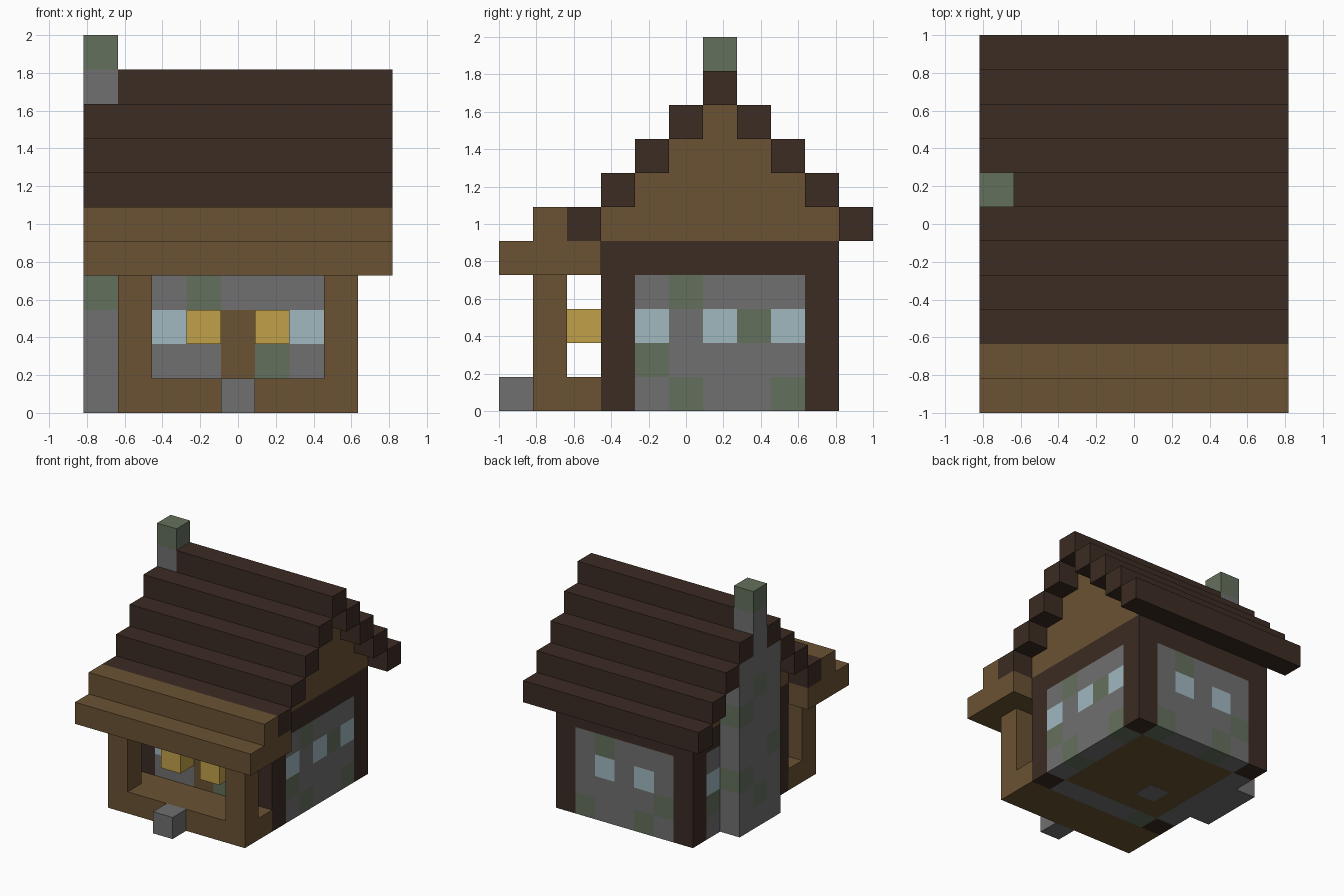
import bpy
import bmesh
from mathutils import Vector

if "Cube" in bpy.data.objects:
    bpy.data.objects.remove(bpy.data.objects["Cube"], do_unlink=True)

U = 2 / 11                        # edge of one building block
CENTRE = Vector((4.5, 5.5, 0))    # middle of the block grid


def material(name, r, g, b):
    m = bpy.data.materials.new(name)
    m.use_nodes = True
    m.diffuse_color = (r, g, b, 1)
    m.node_tree.nodes["Principled BSDF"].inputs["Base Color"].default_value = (r, g, b, 1)
    return m


dark = material("dark_timber", .045, .025, .017)
wood = material("light_wood", .144, .084, .033)
stone = material("grey_stone", .162, .162, .162)
moss = material("mossy_stone", .127, .162, .109)
glass = material("pale_glass", .352, .479, .527)
glow = material("lantern_yellow", .527, .352, .065)
KEY = {".": stone, "m": moss, "w": glass, "d": wood}


def block(name, mat, start, size, rows=None, along=0):
    """Box in block units; rows (top row first) colour its cells along x or y."""
    start, size = Vector(start), Vector(size)
    bm = bmesh.new()
    bmesh.ops.create_cube(bm, size=1)
    for v in bm.verts:
        v.co = (v.co + Vector((.5, .5, .5))) * size + start
    mats = [mat]
    if rows:
        mats = list(KEY.values())
        for axis in (along, 2):
            normal = Vector((0, 0, 0))
            normal[axis] = 1
            for n in range(1, int(size[axis])):
                bmesh.ops.bisect_plane(bm, geom=bm.verts[:] + bm.edges[:] + bm.faces[:],
                                       plane_co=start + normal * n, plane_no=normal)
        for f in bm.faces:
            c = f.calc_center_median() - f.normal * .1 - start
            cell = rows[len(rows) - 1 - int(c.z)][int(c[along])]
            f.material_index = list(KEY).index(cell)
    for v in bm.verts:
        v.co = (v.co - CENTRE) * U
    mesh = bpy.data.meshes.new(name)
    bm.to_mesh(mesh)
    bm.free()
    for m in mats:
        mesh.materials.append(m)
    obj = bpy.data.objects.new(name, mesh)
    bpy.context.collection.objects.link(obj)
    return obj


# Timber frame: corner posts and the beams on top of the walls
for x, side in ((1, "right"), (7, "left")):
    for y, end in ((3, "front"), (9, "back")):
        block(f"{end}_{side}_corner_post", dark, (x, y, 0), (1, 1, 4))
    block(f"{side}_wall_beam", dark, (x, 3, 4), (1, 7, 1))
for y, end in ((3, "front"), (9, "back")):
    block(f"{end}_wall_beam", dark, (2, y, 4), (5, 1, 1))

# Stone walls with windows, moss and the door
block("front_wall", stone, (2, 3, 0), (5, 1, 4),
      [".m...", "w.d.w", "..dm.", "m...."])
block("back_wall", stone, (2, 9, 0), (5, 1, 4),
      ["...m.", ".w.w.", "m....", ".m..m"])
block("left_wall", stone, (7, 4, 0), (1, 5, 4),
      [".m...", "w.wmw", "m....", ".m..m"], 1)
block("right_wall", stone, (1, 4, 0), (1, 5, 4),
      [".....", "w...w", "....m", "....."], 1)

# Floor with one stone set in it
block("floor", wood, (2, 4, 0), (5, 5, 1),
      ["d" * 5])
block("floor_stone", stone, (3, 5, -.005), (1, 1, .04))

# Stepped gables
for x, side in ((1, "right"), (7, "left")):
    for n in range(4):
        block(f"{side}_gable_step", wood, (x, 3 + n, 5 + n), (1, 7 - 2 * n, 1))

# Stepped roof
for n in range(4):
    block("front_roof_step", dark, (0, 2 + n, 5 + n), (9, 1, 1))
    block("back_roof_step", dark, (0, 10 - n, 5 + n), (9, 1, 1))
block("roof_ridge", dark, (1, 6, 9), (8, 1, 1))

# Chimney
block("chimney_base", stone, (0, 5, 0), (1, 3, 8),
      ["...", ".m.", "..m", "...", "m..", "..m", ".m.", "..."], 1)
block("chimney_stack", stone, (0, 6, 8), (1, 1, 3), ["m", ".", "."], 1)

# Porch: floor, posts, roof, lanterns and step
block("porch_floor", wood, (1, 1, 0), (7, 2, 1))
for x, side in ((1, "right"), (7, "left")):
    block(f"{side}_porch_post", wood, (x, 1, 1), (1, 1, 3))
block("porch_roof", wood, (0, 0, 4), (9, 3, 1))
block("porch_roof_step", wood, (0, 1, 5), (9, 1, 1))
for x, side in ((3, "right"), (5, "left")):
    block(f"{side}_lantern", glow, (x, 2, 2), (1, 1, 1))
block("door_step", stone, (4, 0, 0), (1, 1, 1))
